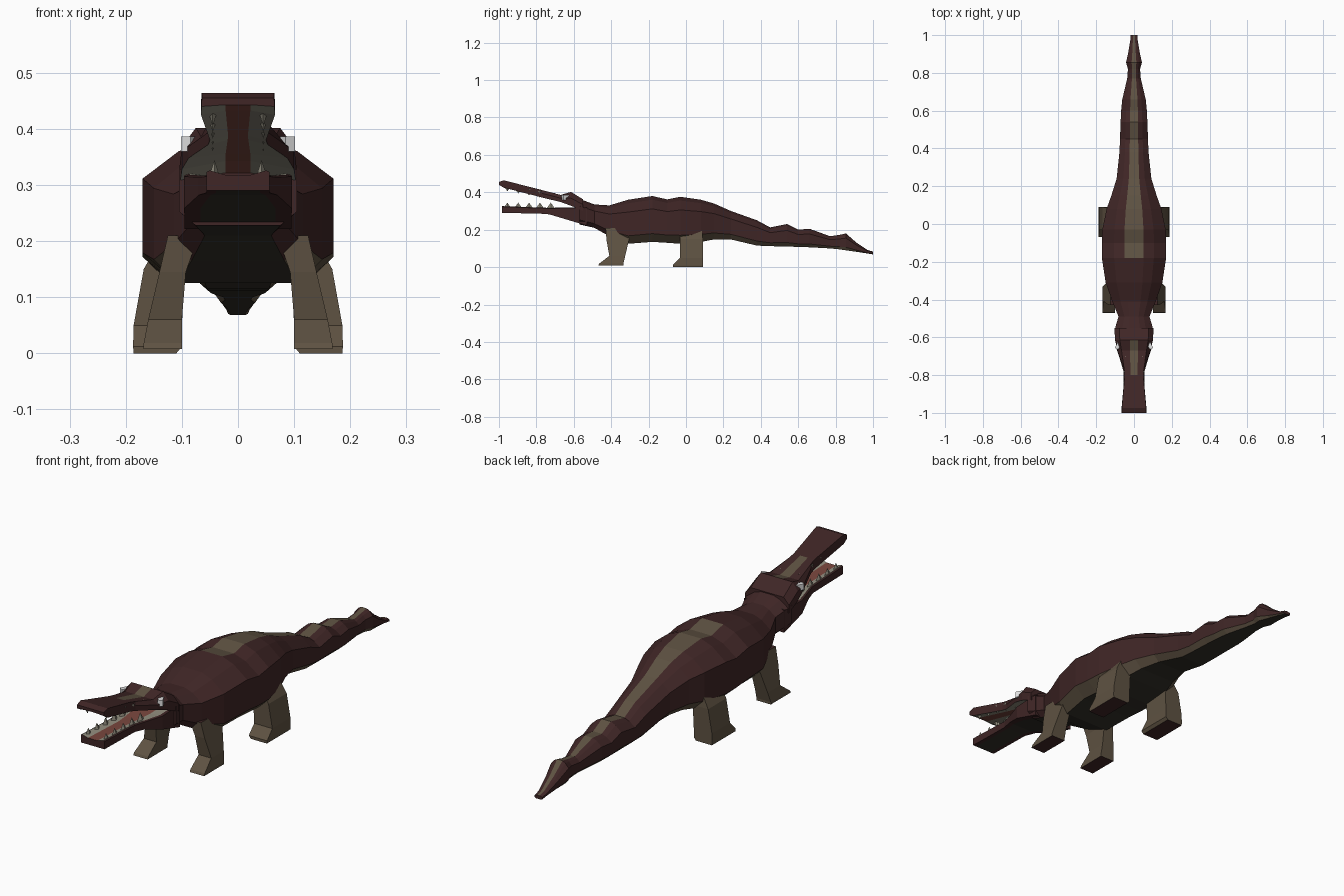
import bpy, bmesh
from mathutils import Matrix, Vector

if "Cube" in bpy.data.objects:
    bpy.data.objects.remove(bpy.data.objects["Cube"])


def material(name, r, g, b):
    m = bpy.data.materials.new(name)
    m.use_nodes = True
    m.diffuse_color = (r, g, b, 1)
    m.node_tree.nodes["Principled BSDF"].inputs["Base Color"].default_value = (r, g, b, 1)
    return m


MATS = [material("dark maroon hide", .05, .019, .019),
        material("khaki hide", .112, .084, .054),
        material("olive belly", .034, .03, .022),
        material("ivory teeth", .3, .28, .22),
        material("tongue red", .2, .065, .05),
        material("eye white", .75, .75, .75)]
HIDE, KHAKI, BELLY, TEETH, TONGUE, EYE = range(6)


def finish(bm, name):
    bmesh.ops.recalc_face_normals(bm, faces=bm.faces)
    mesh = bpy.data.meshes.new(name)
    bm.to_mesh(mesh)
    bm.free()
    for m in MATS:
        mesh.materials.append(m)
    obj = bpy.data.objects.new(name, mesh)
    bpy.context.collection.objects.link(obj)
    return obj


def skin(bm, rings, rule):
    """Join rings of points with quads; rule(band, ring) gives the colour."""
    loops = [[bm.verts.new(p) for p in ring] for ring in rings]
    n = len(loops[0])
    for k, (a, b) in enumerate(zip(loops, loops[1:])):
        for j in range(n):
            f = bm.faces.new((a[j], a[(j + 1) % n], b[(j + 1) % n], b[j]))
            f.material_index = rule(j, k)
    for end in (loops[0], loops[-1]):
        bm.faces.new(end)


def hull(name, rows, half_section, colour):
    """Mirrored loft along y. Bands run from the ridge (-1) to the belly (4)."""
    rings = []
    for y, w, top, bot in rows:
        half = half_section(y, w, top, bot)
        rings.append([(x, y, z) for x, z in half] + [(-x, y, z) for x, z in reversed(half)])

    def rule(j, k):
        return colour(min(j, 8 - j), (rows[k][0] + rows[k + 1][0]) / 2)
    bm = bmesh.new()
    skin(bm, rings, rule)
    return finish(bm, name)


# Body and tail: y, half width, top, bottom
body_rows = [
    (-.57, .105, .365, .228), (-.49, .082, .335, .21), (-.41, .115, .33, .165),
    (-.31, .15, .36, .125), (-.18, .17, .38, .135), (-.1, .17, .362, .13),
    (-.03, .168, .376, .125), (.08, .145, .36, .135), (.15, .12, .34, .148),
    (.24, .092, .3, .148), (.38, .077, .25, .115), (.45, .074, .212, .112),
    (.54, .071, .23, .11), (.6, .068, .2, .108), (.66, .062, .205, .106),
    (.77, .036, .165, .1), (.82, .032, .172, .095), (.855, .042, .18, .09),
    (.91, .03, .132, .082), (.97, .02, .092, .073), (1, .018, .083, .068)]


def body_section(y, w, top, bot):
    h = top - bot
    return [(w * .3, top), (w * .62, top - h * .08), (w, top - h * .28),
            (w, bot + h * .18), (w * .72, bot)]


def body_colour(band, y):
    if band == 4:
        return BELLY
    if (band == 3 and y > -.42) or (band == -1 and y > -.2):
        return KHAKI
    return HIDE


hull("body_and_tail", body_rows, body_section, body_colour)


# Upper jaw with brow
def skull_section(y, w, top, bot):
    h = top - bot
    inner = min(w * .35, .022)
    return [(inner, top), (w * (.98 if y < -.75 else .75), top),
            (w, top - h * .45), (w, bot), (inner, bot + h * .2)]


def skull_colour(band, y):
    if band == -1 and -.8 < y < -.6:
        return KHAKI
    return {3: TEETH, 4: TONGUE}.get(band, HIDE)


hull("upper_jaw",
     [(-1, .065, .455, .44), (-.975, .066, .464, .425), (-.8, .05, .42, .38),
      (-.77, .053, .412, .372), (-.67, .088, .386, .348), (-.615, .1, .402, .328),
      (-.55, .104, .362, .3)], skull_section, skull_colour)


# Lower jaw with tongue
def jaw_section(y, w, top, bot):
    return [(w * .4, top - .008), (w * .9, top), (w, top - .003),
            (w, bot), (w * .7, bot)]


def jaw_colour(band, y):
    return {-1: TONGUE, 0: TEETH, 4: BELLY}.get(band, HIDE)


hull("lower_jaw",
     [(-.985, .056, .326, .29), (-.78, .056, .318, .286), (-.73, .07, .317, .282),
      (-.65, .096, .318, .258), (-.53, .095, .322, .222)], jaw_section, jaw_colour)

# Teeth along both jaws
bm = bmesh.new()
for side in (-1, 1):
    for i in range(5):
        y = -.955 + i * .058
        for x, z, direction in ((.042, .328, 1), (.045, .422 - i * .011, -1)):
            tooth = Matrix.Translation((side * x, y, z)) @ Matrix.Diagonal((.6, 1.3, direction, 1))
            bmesh.ops.create_cone(bm, cap_ends=True, segments=4, radius1=.018,
                                  radius2=0, depth=.034, matrix=tooth)
for f in bm.faces:
    f.material_index = TEETH
finish(bm, "teeth")

# Eyes
bm = bmesh.new()
for side in (-1, 1):
    eye = Matrix.Translation((side * .085, -.645, .373)) @ Matrix.Rotation(side * .5, 4, "Z")
    bmesh.ops.create_cube(bm, size=1, matrix=eye @ Matrix.Diagonal((.02, .034, .026, 1)))
for f in bm.faces:
    f.material_index = EYE
finish(bm, "eyes")


# Legs: height, front y, back y, inner x, outer x
def leg(name, side, levels):
    bm = bmesh.new()
    rings = [[(side * a, f, z), (side * b, f, z), (side * b, r, z), (side * a, r, z)]
             for z, f, r, a, b in levels]
    skin(bm, rings, lambda j, k: KHAKI)
    finish(bm, name)


for side, label in ((1, "left"), (-1, "right")):
    leg("front_leg_" + label, side,
        [(.008, -.47, -.335, .1, .168), (.018, -.465, -.335, .1, .168),
         (.06, -.41, -.325, .1, .16), (.145, -.425, -.305, .093, .14),
         (.21, -.43, -.28, .07, .125)])
    leg("back_leg_" + label, side,
        [(0, -.07, .09, .11, .186), (.012, -.07, .09, .1, .187),
         (.05, -.033, .09, .1, .186), (.15, -.033, .09, .095, .168),
         (.2, -.033, .085, .08, .14)])
